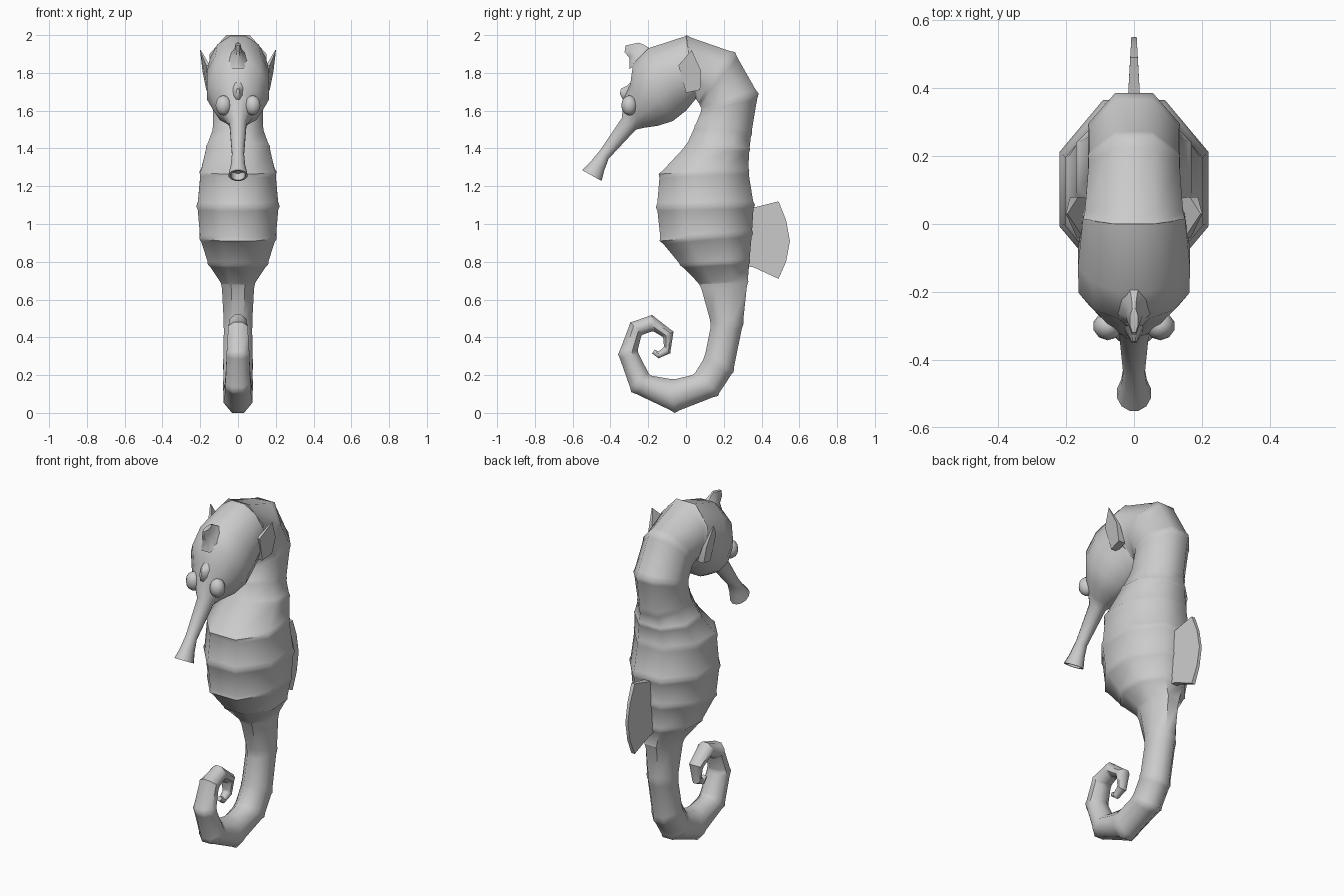
import bpy, bmesh, math
from mathutils import Vector

skin = bpy.data.materials.new("grey_skin")
skin.diffuse_color = (0.6, 0.6, 0.6, 1)


def finish(name, bm, angle=50):
    bmesh.ops.recalc_face_normals(bm, faces=bm.faces)
    me = bpy.data.meshes.new(name)
    bm.to_mesh(me)
    bm.free()
    ob = bpy.data.objects.new(name, me)
    bpy.context.collection.objects.link(ob)
    me.materials.append(skin)
    bpy.ops.object.select_all(action='DESELECT')
    ob.select_set(True)
    bpy.context.view_layer.objects.active = ob
    bpy.ops.object.shade_smooth_by_angle(angle=math.radians(angle))
    return ob


def loft(name, sections, sides, angle=50, ridge=None, hollow=0):
    """Each section: outer y, z, inner y, z, half width."""
    rows = []
    for i, s in enumerate(sections):
        rows.append((s, 1))
        if ridge and i < len(sections) - 1:
            for t in (0.12, 0.88):
                mid = [a + (b - a) * t for a, b in zip(s, sections[i + 1])]
                rows.append((mid, ridge))
    bm = bmesh.new()
    rings = []
    for (oy, oz, iy, iz, w), k in rows:
        c = Vector((0, (oy + iy) / 2, (oz + iz) / 2))
        u = Vector((0, (oy - iy) / 2, (oz - iz) / 2))
        f = k / math.cos(math.pi / sides)
        ring = []
        for j in range(sides):
            a = 2 * math.pi * (j + 0.5) / sides
            ring.append(bm.verts.new(c + f * (u * math.cos(a) + Vector((w * math.sin(a), 0, 0)))))
        rings.append(ring)
    for p, q in zip(rings, rings[1:]):
        for j in range(sides):
            bm.faces.new((p[j], p[(j + 1) % sides], q[(j + 1) % sides], q[j]))
    bm.faces.new(rings[0])
    end = bm.faces.new(rings[-1])
    if hollow:  # open mouth at the end
        bmesh.ops.recalc_face_normals(bm, faces=bm.faces)
        n = end.normal.copy()
        bmesh.ops.inset_region(bm, faces=[end], thickness=0.012)
        inner = bmesh.ops.extrude_face_region(bm, geom=[end])
        bmesh.ops.delete(bm, geom=[end], context='FACES')
        bmesh.ops.translate(bm, vec=-n * hollow,
                            verts=[v for v in inner['geom'] if isinstance(v, bmesh.types.BMVert)])
    return finish(name, bm, angle)


def fin(name, inner, outer):
    """Closed plate between two matching outlines."""
    bm = bmesh.new()
    a = [bm.verts.new(p) for p in inner]
    b = [bm.verts.new(p) for p in outer]
    bm.faces.new(a)
    bm.faces.new(b)
    for j in range(len(a)):
        k = (j + 1) % len(a)
        bm.faces.new((a[j], a[k], b[k], b[j]))
    return finish(name, bm, 40)


# Neck and ringed trunk
loft("trunk", [
    (0.0, 2.0, 0.05, 1.66, 0.15),
    (0.26, 1.91, 0.065, 1.64, 0.135),
    (0.385, 1.69, 0.08, 1.605, 0.135),
    (0.348, 1.47, 0.045, 1.52, 0.135),
    (0.34, 1.395, 0.0, 1.42, 0.17),
    (0.335, 1.285, -0.145, 1.265, 0.203),
    (0.365, 1.10, -0.16, 1.09, 0.22),
    (0.355, 0.95, -0.14, 0.91, 0.205),
    (0.34, 0.80, -0.03, 0.78, 0.16),
    (0.33, 0.695, 0.07, 0.68, 0.09)], 8, ridge=0.975)

# Curled tail
loft("tail", [
    (0.33, 0.695, 0.07, 0.68, 0.09),
    (0.305, 0.475, 0.13, 0.47, 0.078),
    (0.252, 0.215, 0.095, 0.295, 0.08),
    (0.17, 0.09, 0.04, 0.205, 0.08),
    (-0.06, 0.0, -0.065, 0.18, 0.076),
    (-0.29, 0.11, -0.19, 0.20, 0.07),
    (-0.36, 0.31, -0.255, 0.325, 0.062),
    (-0.295, 0.48, -0.235, 0.41, 0.054),
    (-0.18, 0.52, -0.175, 0.432, 0.046),
    (-0.065, 0.43, -0.122, 0.40, 0.038),
    (-0.083, 0.315, -0.117, 0.35, 0.026),
    (-0.145, 0.288, -0.145, 0.325, 0.02),
    (-0.18, 0.315, -0.165, 0.335, 0.014)], 8, ridge=0.96)

# Head tapering into a flared tubular snout
loft("head", [
    (0.0, 1.995, 0.05, 1.66, 0.15),
    (-0.2, 1.93, 0.0, 1.60, 0.165),
    (-0.28, 1.85, -0.07, 1.545, 0.163),
    (-0.295, 1.74, -0.15, 1.52, 0.13),
    (-0.33, 1.66, -0.22, 1.51, 0.08),
    (-0.34, 1.56, -0.265, 1.50, 0.045),
    (-0.455, 1.39, -0.41, 1.345, 0.032),
    (-0.505, 1.33, -0.432, 1.285, 0.038),
    (-0.55, 1.285, -0.447, 1.228, 0.05)], 12, hollow=0.04)

# Crest on top of the head and small bump between the eyes
loft("crest", [
    (-0.30, 1.82, -0.16, 1.91, 0.06),
    (-0.30, 1.88, -0.20, 1.935, 0.025),
    (-0.325, 1.91, -0.225, 1.95, 0.016),
    (-0.32, 1.945, -0.25, 1.96, 0.012)], 8)
loft("brow_bump", [
    (-0.29, 1.64, -0.27, 1.77, 0.045),
    (-0.335, 1.66, -0.315, 1.73, 0.018),
    (-0.35, 1.69, -0.345, 1.715, 0.008)], 8)

# Eyes and cheek fins, one per side
for side, s in (("left", -1), ("right", 1)):
    bm = bmesh.new()
    bmesh.ops.create_uvsphere(bm, u_segments=10, v_segments=8, radius=0.046)
    bmesh.ops.scale(bm, vec=(0.95, 0.92, 1.15), verts=bm.verts)
    bmesh.ops.translate(bm, vec=(s * 0.077, -0.30, 1.628), verts=bm.verts)
    finish(side + "_eye", bm, 60)
    outline = [(0.165, -0.04, 1.84), (0.198, 0.03, 1.92), (0.185, 0.08, 1.81),
               (0.165, 0.075, 1.71), (0.155, 0.0, 1.695)]
    fin(side + "_cheek_fin",
        [(s * (x - 0.035 * (1.93 - z) / 0.2), y, z) for x, y, z in outline],
        [(s * (x + 0.003), y, z) for x, y, z in outline])

# Back fin, thinner at its outer edge
profile = [(0.30, 1.08, 0.02), (0.37, 1.09, 0.018), (0.49, 1.12, 0.011), (0.53, 1.02, 0.009),
           (0.55, 0.91, 0.008), (0.53, 0.80, 0.009), (0.49, 0.71, 0.011), (0.36, 0.77, 0.018),
           (0.30, 0.78, 0.02)]
fin("back_fin", [(-t, y, z) for y, z, t in profile], [(t, y, z) for y, z, t in profile])
